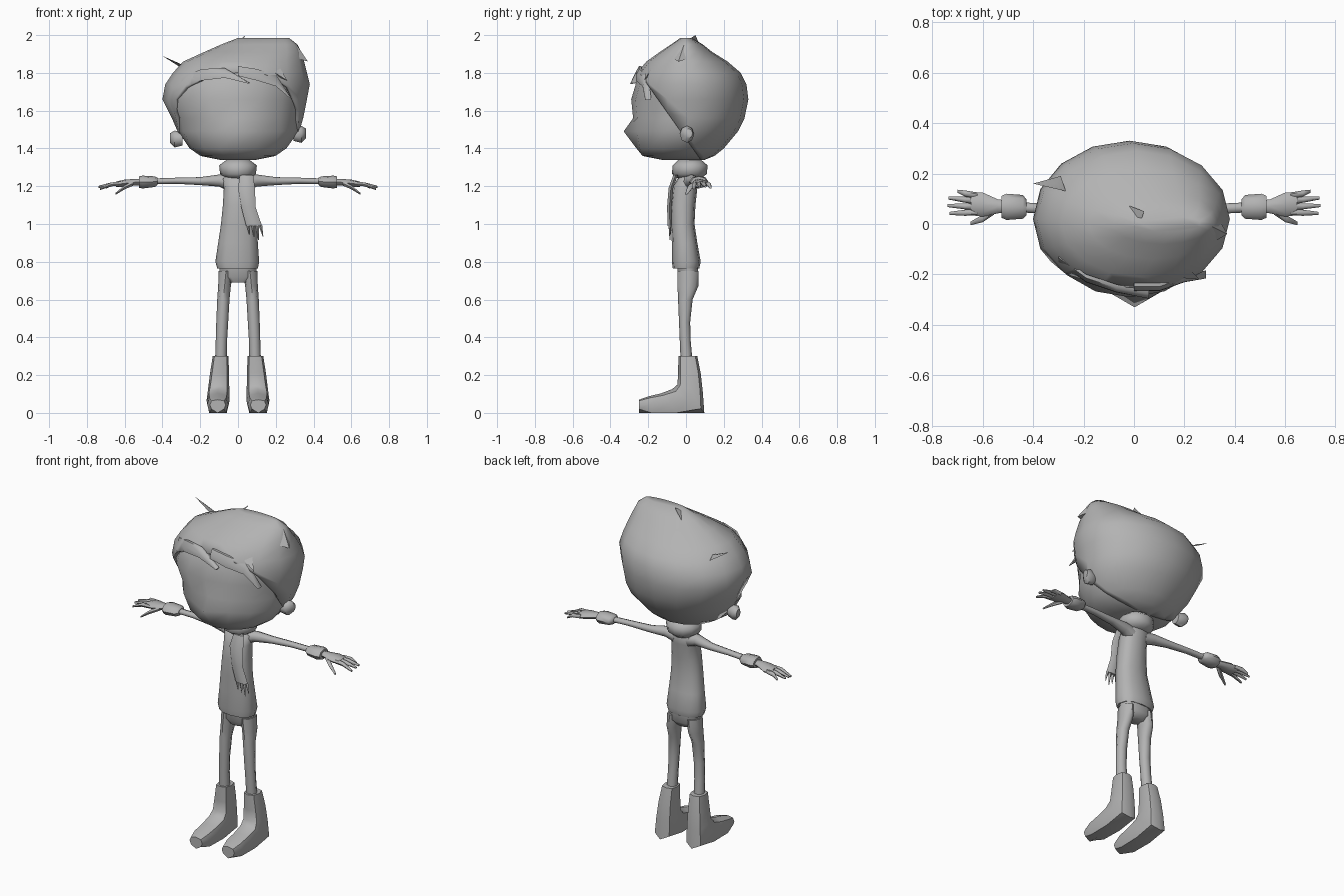
import bpy, bmesh, math
from mathutils import Vector

grey = bpy.data.materials.new("plain grey")
grey.diffuse_color = (0.45, 0.45, 0.45, 1)


def finish(name, bm, angle=50):
    """Turn a bmesh into a smooth-shaded object."""
    bmesh.ops.recalc_face_normals(bm, faces=bm.faces)
    me = bpy.data.meshes.new(name)
    bm.to_mesh(me)
    bm.free()
    me.materials.append(grey)
    ob = bpy.data.objects.new(name, me)
    bpy.context.collection.objects.link(ob)
    bpy.ops.object.select_all(action='DESELECT')
    ob.select_set(True)
    bpy.context.view_layer.objects.active = ob
    bpy.ops.object.shade_smooth_by_angle(angle=math.radians(angle))
    return ob


def loft(rings, n=8, square=1.0, bm=None):
    """Skin rings given as (centre, half axis u, half axis v)."""
    bm = bm or bmesh.new()
    loops = []
    for c, u, v in rings:
        c, u, v = Vector(c), Vector(u), Vector(v)
        loop = []
        for i in range(n):
            a = 2 * math.pi * i / n
            ca, sa = math.cos(a), math.sin(a)
            loop.append(bm.verts.new(c + u * math.copysign(abs(ca) ** square, ca)
                                     + v * math.copysign(abs(sa) ** square, sa)))
        loops.append(loop)
    for a, b in zip(loops, loops[1:]):
        for i in range(n):
            j = (i + 1) % n
            bm.faces.new((a[i], a[j], b[j], b[i]))
    bm.faces.new(loops[0][::-1])
    bm.faces.new(loops[-1])
    return bm


def upright(rows):
    """Horizontal rings from (z, x min, x max, y min, y max)."""
    return [(((x0 + x1) / 2, (y0 + y1) / 2, z), ((x1 - x0) / 2, 0, 0), (0, (y1 - y0) / 2, 0))
            for z, x0, x1, y0, y1 in rows]


def along_x(s, rows):
    """Rings across an arm or finger from (x, y, z, half depth, half height)."""
    return [((s * x, y, z), (0, ry, 0), (0, 0, rz)) for x, y, z, ry, rz in rows]


# Head and hair share one slightly lopsided bulb
bulb = [(1.34, -.10, .10, -.13, .10), (1.36, -.20, .20, -.23, .15), (1.40, -.26, .26, -.262, .20),
        (1.49, -.32, .325, -.28, .275), (1.56, -.35, .345, -.28, .31), (1.66, -.40, .365, -.29, .33),
        (1.74, -.385, .38, -.28, .32), (1.80, -.345, .365, -.26, .29), (1.86, -.29, .35, -.21, .22),
        (1.91, -.18, .335, -.14, .14), (1.95, -.09, .315, -.08, .09), (1.985, 0, .27, -.03, .03)]


def shrink(row):
    z, x0, x1, y0, y1 = row
    k = .985 if z < 1.52 else .93
    f = 1 if z < 1.7 else .95
    return z, x0 * k, x1 * k, y0 * f, y1 * .95


bm = loft(upright([shrink(r) for r in bulb[:9]]), 16)
# Pointed nose pulled from the front of the face
for v in bm.verts:
    if abs(v.co.z - 1.49) < .001 and v.co.y < -.27:
        v.co.y = -.33
finish("face", bm, 60)

# Hair cap cut along a slanted plane that opens the face
bm = loft(upright(bulb), 16)
bmesh.ops.bisect_plane(bm, geom=bm.verts[:] + bm.edges[:] + bm.faces[:], dist=1e-5,
                       plane_co=(0, -.22, 1.76), plane_no=(0, -.31, -.22), clear_outer=True)
hair = finish("hair", bm, 60)
mod = hair.modifiers.new("thickness", 'SOLIDIFY')
mod.thickness = .02
mod.offset = -1

# Sweeping fringe locks: (x, y, z, half height)
locks = {"fringe_left": [(-.30, -.135, 1.755, .03), (-.19, -.215, 1.79, .035),
                         (-.07, -.255, 1.80, .03), (.06, -.28, 1.745, .003)],
         "fringe_right": [(.0, -.25, 1.81, .03), (.10, -.25, 1.79, .035),
                          (.20, -.215, 1.76, .035), (.285, -.20, 1.66, .003)]}
for name, pts in locks.items():
    finish(name, loft([((x, y, z), (0, .014, 0), (0, .01, h)) for x, y, z, h in pts], 6))

# Stray tufts: triangular base sunk in the hair, then a tip
tufts = {"tuft_side": [(-.27, .13, 1.83), (-.29, .19, 1.82), (-.31, .16, 1.85), (-.40, .16, 1.89)],
         "tuft_crown": [(-.08, -.06, 1.90), (-.04, .08, 1.93), (.02, -.01, 1.96), (.04, .05, 2.0)],
         "tuft_right": [(.30, -.08, 1.88), (.33, .03, 1.88), (.31, -.01, 1.95), (.37, -.04, 1.86)],
         "tuft_front": [(.15, -.21, 1.83), (.21, -.17, 1.85), (.21, -.20, 1.78), (.26, -.22, 1.76)]}
for name, pts in tufts.items():
    bm = bmesh.new()
    vs = [bm.verts.new(p) for p in pts]
    for f in ((0, 1, 2), (0, 1, 3), (1, 2, 3), (2, 0, 3)):
        bm.faces.new([vs[i] for i in f])
    finish(name, bm)

# Neck and rolled scarf
finish("neck", loft(upright([(1.2, -.04, .04, -.03, .06), (1.37, -.04, .04, -.03, .06)])))
finish("scarf_ring", loft(upright([(1.24, -.06, .06, -.04, .08), (1.265, -.095, .095, -.075, .11),
                                   (1.31, -.10, .10, -.07, .115), (1.34, -.06, .06, -.04, .08)]), 12), 70)

# Hanging scarf tail with tassels
tail = [(.045, -.055, 1.26, .035), (.045, -.08, 1.19, .045), (.055, -.088, 1.09, .038), (.085, -.085, .99, .042)]
bm = loft([((x, y, z), (w, 0, 0), (0, .014, 0)) for x, y, z, w in tail], 6)
for x, tx, tz in ((.055, .06, .945), (.08, .085, .93), (.10, .108, .915), (.118, .132, .935)):
    loft([((x, -.085, .995), (.01, 0, 0), (0, .008, 0)), ((tx, -.085, tz), (.002, 0, 0), (0, .002, 0))], 4, bm=bm)
finish("scarf_tail", bm)

# Flared tunic
finish("tunic", loft(upright([
    (.765, -.11, .105, -.07, .07), (.80, -.12, .112, -.075, .078), (.90, -.105, .105, -.075, .06),
    (1.0, -.09, .098, -.08, .045), (1.10, -.08, .09, -.08, .05), (1.19, -.075, .085, -.07, .06),
    (1.24, -.085, .085, -.045, .065), (1.262, -.05, .05, -.02, .05)]), 12, .85), 60)

# Hips joining the legs
finish("hips", loft(upright([(.69, -.05, .05, -.03, .045), (.72, -.098, .098, -.045, .065),
                             (.79, -.10, .10, -.05, .065)]), 10, .8))

for s, side in ((-1, "left"), (1, "right")):
    # Leg
    rows = [(.26, .06, .122, -.028, .036), (.38, .058, .118, -.033, .025), (.48, .052, .115, -.037, .022),
            (.60, .045, .11, -.042, .035), (.67, .038, .105, -.045, .065), (.75, .025, .102, -.045, .065)]
    finish("leg_" + side, loft(upright([(z, s * a, s * b, c, d) for z, a, b, c, d in rows]), 8), 60)

    # Boot: (x, y, z, half width, half axis y, half axis z)
    boot = [(.092, .01, .30, .042, .05, 0), (.098, .018, .21, .05, .06, 0), (.102, .022, .13, .056, .067, -.02),
            (.105, .012, .068, .061, .085, -.058), (.106, -.085, .054, .059, .045, -.05),
            (.107, -.19, .045, .056, .01, -.042), (.107, -.248, .042, .042, 0, -.028)]
    bm = loft([((s * x, y, z), (s * w, 0, 0), (0, vy, vz)) for x, y, z, w, vy, vz in boot], 8, .7)
    for v in bm.verts:
        v.co.z = max(v.co.z, 0)
        if v.co.z < .02:
            v.co.z = 0
    finish("boot_" + side, bm)

    # Sleeve and flared cuff
    finish("sleeve_" + side, loft(along_x(s, [
        (.04, .015, 1.215, .045, .045), (.10, .03, 1.23, .034, .032), (.20, .05, 1.227, .024, .021),
        (.33, .06, 1.229, .02, .016), (.45, .066, 1.226, .02, .015)])), 60)
    finish("cuff_" + side, loft(along_x(s, [
        (.425, .066, 1.226, .03, .018), (.44, .068, 1.224, .047, .028),
        (.505, .068, 1.222, .052, .034), (.525, .068, 1.222, .043, .03)])))

    # Hand with four fingers and a thumb
    bm = loft(along_x(s, [(.50, .07, 1.222, .022, .017), (.54, .07, 1.222, .028, .017),
                          (.60, .077, 1.215, .048, .02), (.645, .08, 1.21, .045, .015)]))
    for y, ty, tx, tz in ((.112, .13, .70, 1.192), (.09, .103, .735, 1.198),
                          (.067, .073, .738, 1.195), (.047, .042, .73, 1.185)):
        loft(along_x(s, [(.62, y, 1.213, .013, .013), (.67, (y + ty) / 2, 1.21, .012, .012),
                         (tx, ty, tz, .006, .006)]), 6, bm=bm)
    loft(along_x(s, [(.555, .055, 1.215, .018, .014), (.60, .022, 1.195, .015, .013),
                     (.648, .002, 1.16, .007, .006)]), 6, bm=bm)
    finish("hand_" + side, bm, 60)

    # Ear, a little lower on the left
    z = 1.475 if s > 0 else 1.45
    finish("ear_" + side, loft([((s * .295, 0, z), (0, .03, 0), (0, 0, .035)),
                                ((s * .335, .005, z), (0, .038, 0), (0, 0, .045)),
                                ((s * .36, .015, z + .005), (0, .02, 0), (0, 0, .025))], 8))
